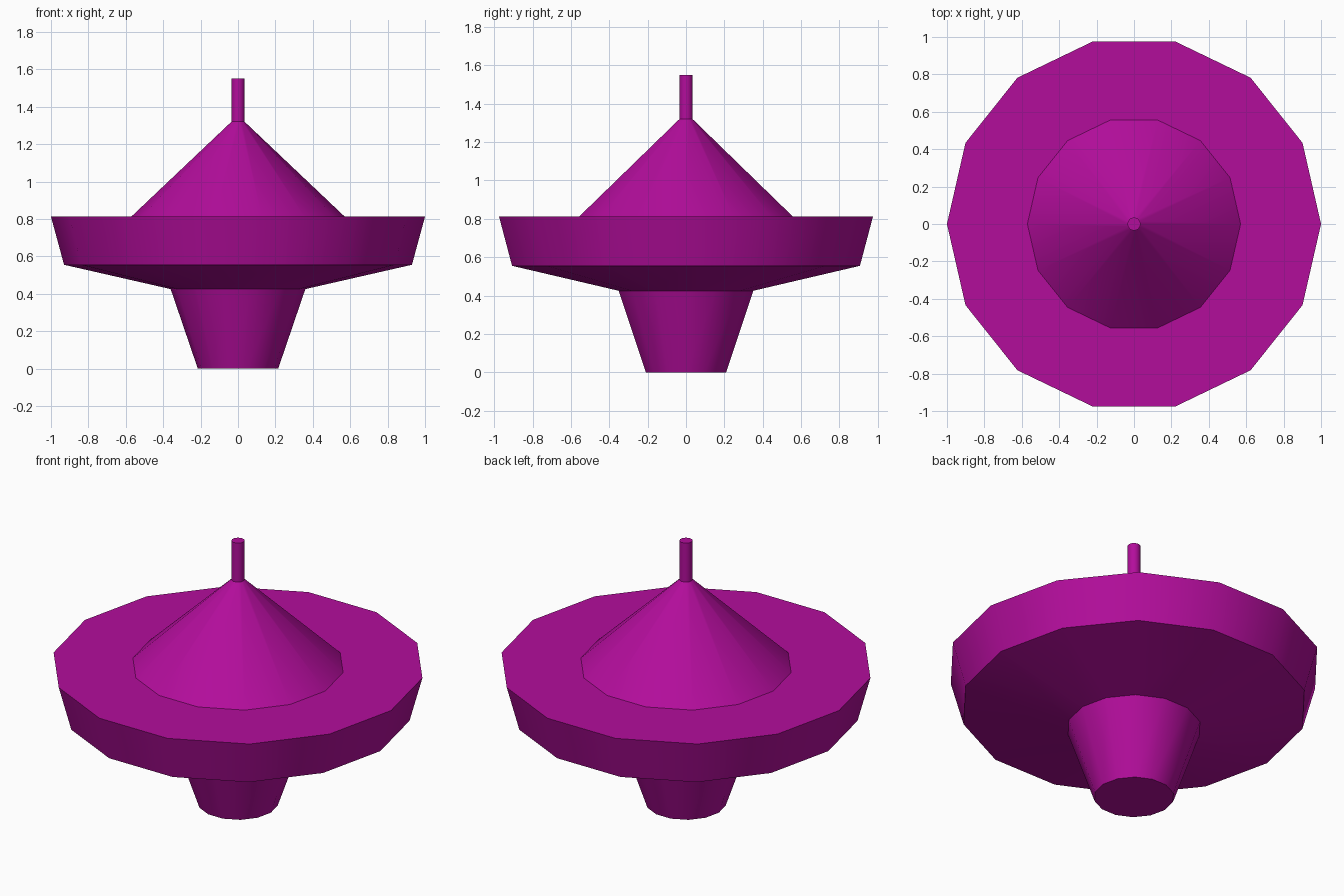
import bpy, bmesh
from math import cos, sin, tau, radians

if "Cube" in bpy.data.objects:
    bpy.data.objects.remove(bpy.data.objects["Cube"])

SIDES = 14

mat = bpy.data.materials.new("magenta")
mat.diffuse_color = (0.45, 0.004, 0.33, 1)
mat.use_nodes = True
mat.node_tree.nodes["Principled BSDF"].inputs["Base Color"].default_value = mat.diffuse_color


def lathe(name, profile, cap_bottom=False, cap_top=False):
    """Turn a (radius, z) profile, listed bottom to top, around the z axis."""
    bm = bmesh.new()
    rings = [[bm.verts.new((r * cos(tau * i / SIDES), r * sin(tau * i / SIDES), z))
              for i in range(SIDES)] for r, z in profile]
    for low, high in zip(rings, rings[1:]):
        for i in range(SIDES):
            j = (i + 1) % SIDES
            bm.faces.new((low[i], low[j], high[j], high[i]))
    if cap_bottom:
        bm.faces.new(rings[0][::-1])
    if cap_top:
        bm.faces.new(rings[-1])
    mesh = bpy.data.meshes.new(name)
    bm.to_mesh(mesh)
    bm.free()
    mesh.materials.append(mat)
    obj = bpy.data.objects.new(name, mesh)
    bpy.context.collection.objects.link(obj)
    bpy.ops.object.select_all(action='DESELECT')
    obj.select_set(True)
    bpy.context.view_layer.objects.active = obj
    bpy.ops.object.shade_smooth_by_angle(angle=radians(30))
    return obj


# Tapered foot
lathe("foot", [(0.215, 0), (0.36, 0.425)], cap_bottom=True)
# Wide dish: sloping underside, flared rim, flat top
lathe("dish", [(0.36, 0.425), (0.93, 0.555), (1.0, 0.813), (0.57, 0.813)])
# Conical roof
lathe("cone", [(0.57, 0.813), (0.035, 1.32)])
# Thin stem
lathe("stem", [(0.035, 1.32), (0.035, 1.55)], cap_top=True)
